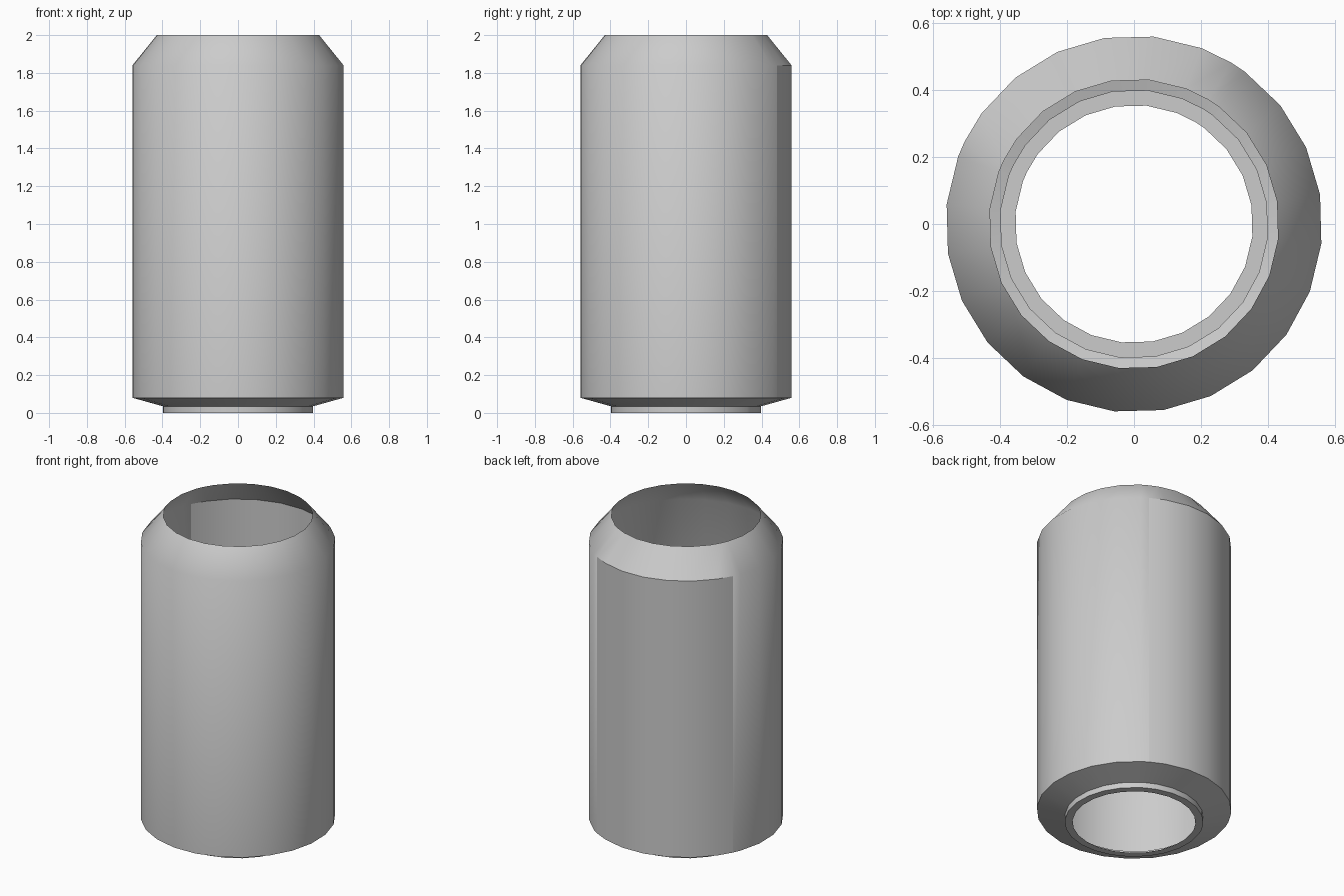
import bpy, bmesh, math

if "Cube" in bpy.data.objects:
    bpy.data.objects.remove(bpy.data.objects["Cube"])

# Open can shell: (radius, height) profile from bottom hole to top rim
profile = [(0.355, 0.0), (0.40, 0.0), (0.40, 0.035),
           (0.562, 0.08), (0.562, 1.84), (0.432, 2.0)]
SHARP_ROWS = {1, 2, 3}
WALL_ROW = 3

# 24 sides plus the two side borders of the back panel
PANEL = (59, 154)
angles = sorted([9 + 15 * k for k in range(24)] + list(PANEL))
n = len(angles)

bm = bmesh.new()
rings = [[bm.verts.new((r * math.cos(math.radians(a)), r * math.sin(math.radians(a)), z))
          for a in angles] for r, z in profile]

panel_faces = set()
for row in range(len(rings) - 1):
    lo, hi = rings[row], rings[row + 1]
    for i in range(n):
        j = (i + 1) % n
        f = bm.faces.new((lo[i], lo[j], hi[j], hi[i]))
        f.smooth = True
        if row == WALL_ROW and PANEL[0] <= angles[i] < PANEL[1]:
            panel_faces.add(f)

# Hard creases around the foot and around the back panel
for row in SHARP_ROWS:
    for i in range(n):
        bm.edges.get((rings[row][i], rings[row][(i + 1) % n])).smooth = False
for f in panel_faces:
    for e in f.edges:
        if any(g not in panel_faces for g in e.link_faces):
            e.smooth = False

mesh = bpy.data.meshes.new("can_shell")
bm.to_mesh(mesh)
bm.free()
can = bpy.data.objects.new("can_shell", mesh)
bpy.context.collection.objects.link(can)
